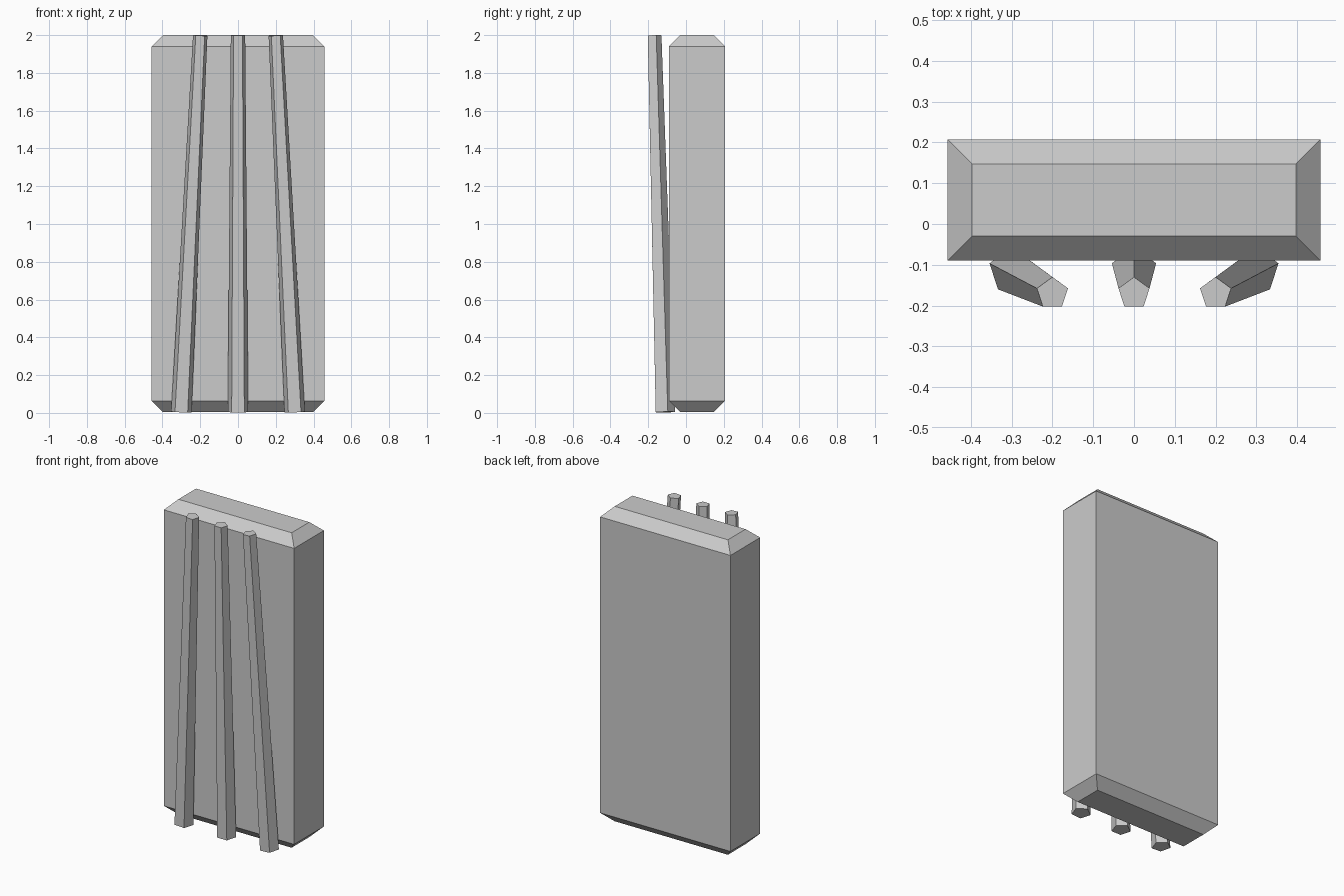
import bpy, math
from mathutils import Vector

if "Cube" in bpy.data.objects:
    bpy.data.objects.remove(bpy.data.objects["Cube"])


def mesh_object(name, verts, faces):
    me = bpy.data.meshes.new(name)
    me.from_pydata([tuple(v) for v in verts], [], faces)
    ob = bpy.data.objects.new(name, me)
    bpy.context.collection.objects.link(ob)
    return ob


def loft(name, rings):
    """Join equal-sized rings (bottom to top, counter-clockwise) and cap both ends."""
    n = len(rings[0])
    faces = [tuple(reversed(range(n)))]
    for r in range(len(rings) - 1):
        a, b = r * n, (r + 1) * n
        faces += [(a + i, a + (i + 1) % n, b + (i + 1) % n, b + i) for i in range(n)]
    faces.append(tuple(range((len(rings) - 1) * n, len(rings) * n)))
    return mesh_object(name, [v for ring in rings for v in ring], faces)


# Slab with chamfered top and bottom rims
def rectangle(z, inset):
    x, y0, y1 = 0.457 - inset, -0.09 + inset, 0.207 - inset
    return [(-x, y0, z), (x, y0, z), (x, y1, z), (-x, y1, z)]


loft("slab", [rectangle(0.004, 0.06), rectangle(0.064, 0),
              rectangle(1.94, 0), rectangle(2.0, 0.06)])


# Three tapered five-sided ribs that lean inwards and forwards
def rib(name, x_bottom, x_top):
    bottom, top = Vector((x_bottom, -0.114, 0.004)), Vector((x_top, -0.17, 1.998))
    turn = Vector((0, 0, 1)).rotation_difference(top - bottom)

    def pentagon(centre, radius):
        angles = [math.pi / 2 + i * math.tau / 5 for i in range(5)]
        return [centre + turn @ Vector((radius * math.cos(a), radius * math.sin(a), 0))
                for a in angles]

    loft(name, [pentagon(bottom, 0.057), pentagon(top, 0.04)])


for name, side in (("left_rib", -1), ("middle_rib", 0), ("right_rib", 1)):
    rib(name, 0.30 * side, 0.20 * side)
